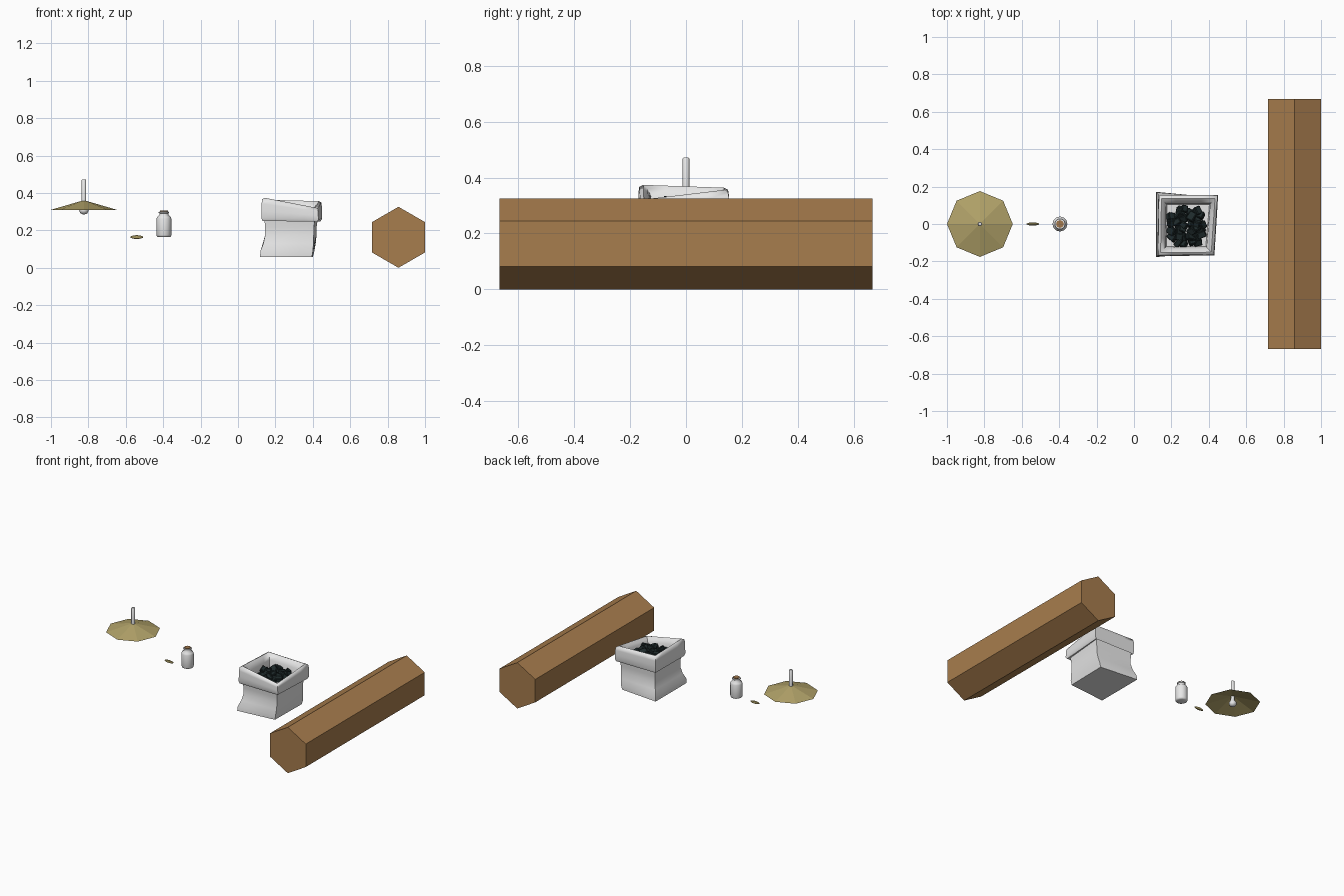
import bpy, bmesh, math, random
from mathutils import Matrix, Euler, Vector

if "Cube" in bpy.data.objects:
    bpy.data.objects.remove(bpy.data.objects["Cube"])

random.seed(4)


def material(name, rgb):
    m = bpy.data.materials.new(name)
    m.diffuse_color = (*rgb, 1)
    m.use_nodes = True
    m.node_tree.nodes["Principled BSDF"].inputs["Base Color"].default_value = m.diffuse_color
    return m


WOOD = material("brown wood", (0.39, 0.205, 0.075))
OLIVE = material("olive tan", (0.44, 0.36, 0.14))
PALE = material("pale grey", (0.8, 0.8, 0.8))
COAL = material("coal black", (0.013, 0.023, 0.024))
CORK = material("cork brown", (0.36, 0.19, 0.075))


def finish(name, bm, mat, angle=None):
    me = bpy.data.meshes.new(name)
    bm.to_mesh(me)
    bm.free()
    me.materials.append(mat)
    ob = bpy.data.objects.new(name, me)
    bpy.context.collection.objects.link(ob)
    if angle:
        bpy.ops.object.select_all(action='DESELECT')
        ob.select_set(True)
        bpy.context.view_layer.objects.active = ob
        bpy.ops.object.shade_smooth_by_angle(angle=math.radians(angle))
    return ob


def loft(rings, cap_start=True, cap_end=True):
    """Skin a list of equally long closed rings of points."""
    bm = bmesh.new()
    vs = [[bm.verts.new(p) for p in r] for r in rings]
    n = len(vs[0])
    for a, b in zip(vs, vs[1:]):
        for i in range(n):
            j = (i + 1) % n
            bm.faces.new((a[i], a[j], b[j], b[i]))
    if cap_start:
        bm.faces.new(vs[0][::-1])
    if cap_end:
        bm.faces.new(vs[-1])
    return bm


def lathe(name, profile, x, mat, sides=12, angle=50):
    rings = [[(x + r * math.cos(2 * math.pi * i / sides),
               r * math.sin(2 * math.pi * i / sides), z) for i in range(sides)]
             for r, z in profile]
    return finish(name, loft(rings), mat, angle)


# hexagonal log lying along y
R = 0.163
hexagon = [(0.858 + R * math.sin(math.pi * i / 3), R + R * math.cos(math.pi * i / 3)) for i in range(6)]
finish("log", loft([[(x, y, z) for x, z in hexagon] for y in (-0.667, 0.667)]), WOOD)

# lamp: open eight-sided shade, stem and bulb
bm = bmesh.new()
bmesh.ops.create_cone(bm, cap_ends=False, segments=8, radius1=0.176, radius2=0.004, depth=0.05,
                      matrix=Matrix.Translation((-0.824, 0, 0.335)))
finish("lamp_shade", bm, OLIVE)
lathe("lamp_stem", [(0.012, 0.345), (0.012, 0.468), (0.009, 0.472)], -0.824, PALE)
lathe("lamp_bulb", [(0.006, 0.286), (0.018, 0.291), (0.025, 0.303), (0.024, 0.314),
                    (0.014, 0.328), (0.012, 0.35)], -0.824, PALE)

# small pointed grain, lying along x
grain = [[(x, r * 0.85 * math.cos(math.pi * i / 4), 0.164 + r * math.sin(math.pi * i / 4))
          for i in range(8)]
         for x, r in ((-0.575, 0.003), (-0.56, 0.0085), (-0.541, 0.0105), (-0.522, 0.0085), (-0.507, 0.003))]
finish("grain", loft(grain), OLIVE, 40)

# bottle with cork
lathe("bottle", [(0.03, 0.164), (0.037, 0.167), (0.040, 0.175), (0.040, 0.262), (0.036, 0.272),
                 (0.024, 0.282), (0.024, 0.291), (0.028, 0.293), (0.028, 0.299), (0.022, 0.300)], -0.396, PALE)
lathe("bottle_cork", [(0.021, 0.285), (0.021, 0.305)], -0.396, CORK, 8, 40)

# crumpled sack: corner order front-left, front-right, back-right, back-left
bottom = [(0.118, -0.177), (0.395, -0.15), (0.40, 0.145), (0.118, 0.172)]
waist = [(0.145, -0.145), (0.405, -0.14), (0.42, 0.13), (0.145, 0.14)]
rim = [(0.125, -0.172), (0.43, -0.168), (0.45, 0.155), (0.13, 0.155)]
inner = [(0.168, -0.125), (0.388, -0.125), (0.408, 0.108), (0.172, 0.108)]
tilt = [0.01, -0.042, -0.008, 0.0]
centre = Vector((0.283, -0.005))


def sack_ring(a, b, t, z, lean=0.0, grow=1.0, pinch=0.0):
    corners = []
    for p, q, d in zip(a, b, tilt):
        v = centre + (Vector(p).lerp(Vector(q), t) - centre) * grow
        corners.append(Vector((v.x, v.y, z + d * lean)))
    ring = []
    for i in range(4):
        c, n = corners[i], corners[(i + 1) % 4]
        for s in (0, 0.25, 0.5, 0.75):
            p = c.lerp(n, s)
            k = 1 - pinch * math.sin(math.pi * s)
            ring.append((centre.x + (p.x - centre.x) * k, centre.y + (p.y - centre.y) * k, p.z))
    return ring


rings = [
    sack_ring(bottom, waist, 0, 0.058),
    sack_ring(bottom, waist, 0.25, 0.09, 0, 1.03),
    sack_ring(bottom, waist, 0.7, 0.13, 0, 1.01, -0.02),
    sack_ring(bottom, waist, 1, 0.175, 0, 1.0),
    sack_ring(bottom, waist, 1, 0.215, 0.1, 1.0),
    sack_ring(waist, rim, 0.2, 0.262, 0.3),
    sack_ring(waist, rim, 0.75, 0.25, 0.1),
    sack_ring(waist, rim, 1, 0.265, 0.2),
    sack_ring(waist, rim, 0.95, 0.30, 0.5),
    sack_ring(waist, rim, 0.95, 0.335, 0.8),
    sack_ring(rim, inner, 0.1, 0.357, 1),
    sack_ring(rim, inner, 0.4, 0.364, 1),
    sack_ring(rim, inner, 0.75, 0.35, 1),
    sack_ring(rim, inner, 1, 0.325, 0.6),
    sack_ring(rim, inner, 1, 0.26, 0.2, 0.96),
]
finish("sack", loft(rings), PALE, 60)

# heap of coal lumps inside the sack
bm = bmesh.new()
for i in range(6):
    for j in range(6):
        x = 0.205 + i * 0.032 + random.uniform(-0.01, 0.01)
        y = -0.098 + j * 0.034 + random.uniform(-0.01, 0.01)
        if abs(i - 2.5) + abs(j - 2.5) > 4.5:
            continue
        z = 0.305 - 1.1 * ((x - 0.285) ** 2 + (y + 0.01) ** 2) + random.uniform(-0.014, 0.008)
        rot = Euler([random.uniform(-0.6, 0.6), random.uniform(-0.6, 0.6), random.uniform(0, 3)])
        size = [random.uniform(0.036, 0.052), random.uniform(0.03, 0.044), random.uniform(0.026, 0.036)]
        mat = Matrix.LocRotScale(Vector((x, y, z)), rot, Vector(size))
        bmesh.ops.create_cube(bm, size=1, matrix=mat)
bmesh.ops.bevel(bm, geom=bm.edges[:], offset=0.004, segments=1, affect='EDGES')
finish("coal_lumps", bm, COAL)

# make all outward normals consistent on the closed parts
for ob in bpy.data.objects:
    if ob.name != "lamp_shade":
        bm = bmesh.new()
        bm.from_mesh(ob.data)
        bmesh.ops.recalc_face_normals(bm, faces=bm.faces)
        bm.to_mesh(ob.data)
        bm.free()
